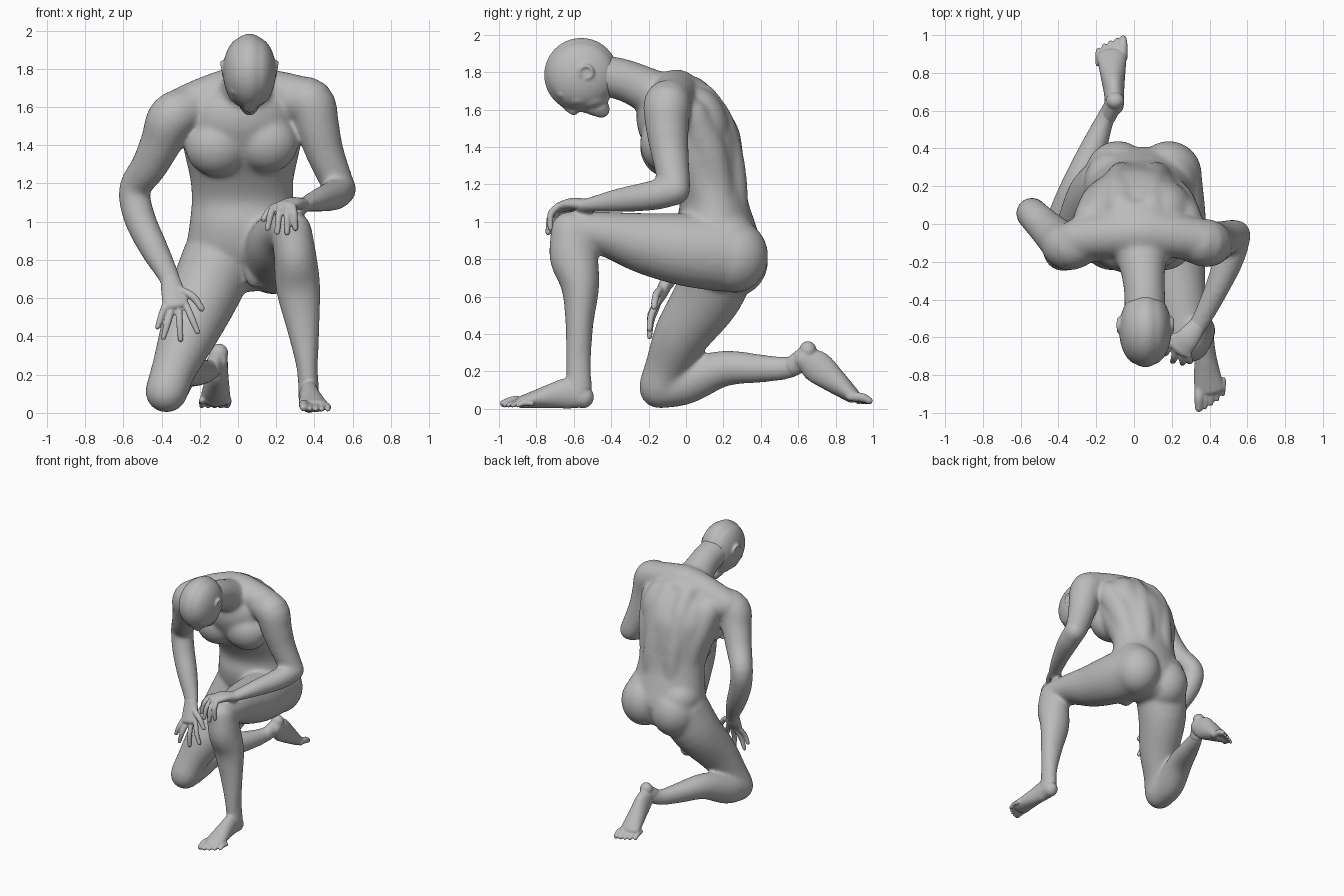
import bpy, bmesh, math
from mathutils import Vector, Matrix

cube = bpy.data.objects.get("Cube")
if cube:
    bpy.data.objects.remove(cube, do_unlink=True)

clay = bpy.data.materials.new("clay grey")
clay.use_nodes = True
GREY = (0.5, 0.5, 0.5, 1)
clay.diffuse_color = GREY
bsdf = next(n for n in clay.node_tree.nodes if n.type == 'BSDF_PRINCIPLED')
bsdf.inputs["Base Color"].default_value = GREY
bsdf.inputs["Roughness"].default_value = 0.7


def spline(rings, steps=4):
    """Catmull-Rom samples through (x, y, z, r1, r2) rings."""
    pts = [Vector(r if len(r) == 5 else (*r, r[3])) for r in rings]
    pts = [2 * pts[0] - pts[1]] + pts + [2 * pts[-1] - pts[-2]]
    out = []
    for i in range(1, len(pts) - 2):
        a, b, c, d = pts[i - 1:i + 3]
        for k in range(steps):
            t = k / steps
            out.append(0.5 * (2 * b + (c - a) * t + (2 * a - 5 * b + 4 * c - d) * t * t
                              + (3 * b - a - 3 * c + d) * t ** 3))
    return out + [pts[-2]]


def loft(bm, rings, ref=(1, 0, 0), axis=None, cap=1.0, n=24):
    """Elliptical tube with rounded ends; r1 lies along ref."""
    s = spline(rings)
    stations = []
    for i, p in enumerate(s):
        t = Vector(axis) if axis else (s[min(i + 1, len(s) - 1)].to_3d()
                                       - s[max(i - 1, 0)].to_3d()).normalized()
        stations.append((p.to_3d(), p[3], p[4], t))
    ends = []
    for sign, (c, r1, r2, t) in ((-1, stations[0]), (1, stations[-1])):
        ends.append([(c + t * sign * cap * min(r1, r2) * math.sin(a), r1 * math.cos(a),
                      r2 * math.cos(a), t) for a in (0.4, 0.8, 1.15, 1.42)])
    loops = []
    for c, r1, r2, t in ends[0][::-1] + stations + ends[1]:
        u = Vector(ref)
        u = (u - t * u.dot(t)).normalized()
        v = t.cross(u)
        loops.append([bm.verts.new(c + u * r1 * math.cos(math.tau * k / n)
                                   + v * r2 * math.sin(math.tau * k / n)) for k in range(n)])
    for a, b in zip(loops, loops[1:]):
        for k in range(n):
            bm.faces.new((a[k], a[(k + 1) % n], b[(k + 1) % n], b[k]))
    bm.faces.new(loops[0][::-1])
    bm.faces.new(loops[-1])


def ball(bm, centre, radii, tilt=0.0):
    m = Matrix.Translation(centre) @ Matrix.Rotation(tilt, 4, 'X') @ Matrix.Diagonal((*radii, 1))
    bmesh.ops.create_uvsphere(bm, u_segments=32, v_segments=20, radius=1, matrix=m)


def digit(bm, base, tip, r, bend):
    mid = (Vector(base) + Vector(tip)) / 2 + Vector(bend)
    loft(bm, [(*base, r), (*mid, r), (*tip, r * 0.8)], ref=(0.9, 0.3, 0.2), n=12)


def finish(name, bm, voxel, smooth):
    """Fuse the overlapping volumes into one smooth skin."""
    bmesh.ops.recalc_face_normals(bm, faces=bm.faces)
    mesh = bpy.data.meshes.new(name)
    bm.to_mesh(mesh)
    bm.free()
    mesh.materials.append(clay)
    ob = bpy.data.objects.new(name, mesh)
    bpy.context.collection.objects.link(ob)
    rm = ob.modifiers.new("fuse", 'REMESH')
    rm.mode, rm.voxel_size, rm.use_smooth_shade = 'VOXEL', voxel, True
    sm = ob.modifiers.new("soften", 'SMOOTH')
    sm.factor, sm.iterations = 0.5, smooth


# ---- body: torso, neck, arms and legs ----
bm = bmesh.new()
loft(bm, [(.03, .21, .72, .22, .16), (.035, .195, .85, .30, .215), (.03, .165, .98, .285, .21),
          (.025, .15, 1.1, .268, .185), (.02, .11, 1.22, .27, .205), (.015, .055, 1.36, .295, .25),
          (.01, .01, 1.5, .31, .27), (.01, -.025, 1.62, .28, .23), (.015, -.03, 1.70, .2, .16)],
     axis=(0, 0, 1), cap=0.55, n=32)
# trapezius and neck
loft(bm, [(-.30, -.08, 1.59, .11), (-.14, -.06, 1.65, .12), (.02, -.05, 1.69, .125),
          (.18, -.06, 1.675, .12), (.34, -.08, 1.65, .11)], ref=(0, 1, 0))
loft(bm, [(.06, -.48, 1.79, .11), (.055, -.34, 1.76, .11, .112), (.045, -.22, 1.71, .125, .12),
          (.03, -.08, 1.63, .18, .15)])
# chest, shoulder blades, back muscles, flanks, buttocks, groin
ball(bm, (.02, -.12, 1.53), (.22, .14, .11))
for s in (-1, 1):
    x = .02 + s * .13
    ball(bm, (x, -.105, 1.40 + s * .01), (.165, .14, .155), 0.3)
    ball(bm, (x, .085, 1.51 + s * .02), (.155, .14, .2), 0.35)
    loft(bm, [(.03 + s * .085, .245, 1.0, .09), (.025 + s * .085, .24, 1.2, .088),
              (.015 + s * .085, .215, 1.36, .09), (.01 + s * .085, .165, 1.53, .09),
              (.01 + s * .08, .085, 1.655, .085)])
    loft(bm, [(.02 + s * .24, .03, 1.56, .10), (.02 + s * .2, .11, 1.39, .105),
              (.025 + s * .165, .16, 1.19, .095), (.03 + s * .16, .17, 1.03, .10)])
    ball(bm, (.05 + s * .135, .26, .805 + s * .01), (.175, .18, .195))
    ball(bm, (.035 + s * .15, .215, .90), (.15, .17, .15))
ball(bm, (.09, .02, .735), (.055, .07, .085))

# right arm, hanging to the thigh
loft(bm, [(-.24, -.09, 1.60, .11), (-.345, -.12, 1.545, .127), (-.40, -.08, 1.42, .11),
          (-.465, -.02, 1.29, .095), (-.54, .055, 1.17, .084), (-.515, .035, 1.02, .083),
          (-.44, -.02, .86, .075), (-.365, -.08, .72, .058, .046), (-.35, -.10, .67, .054, .04)])
# left arm, folded over the knee
loft(bm, [(.27, -.08, 1.64, .11), (.375, -.10, 1.625, .128), (.415, -.1, 1.5, .115),
          (.455, -.085, 1.36, .1), (.525, -.06, 1.19, .085)], ref=(0, 1, 0))
loft(bm, [(.537, -.06, 1.17, .083), (.505, -.18, 1.14, .08), (.43, -.36, 1.115, .064),
          (.35, -.52, 1.09, .039, .052), (.32, -.56, 1.085, .035, .05)], ref=(0, 0, 1))

# left leg, foot planted forward
loft(bm, [(.17, .20, .83, .195, .205), (.205, .0, .85, .178, .195), (.22, -.22, .885, .16, .165),
          (.25, -.43, .935, .132, .12), (.275, -.60, .955, .11, .10)])
loft(bm, [(.28, -.615, .95, .107, .11), (.30, -.60, .81, .112, .13), (.315, -.565, .65, .117, .102),
          (.34, -.57, .45, .088, .075), (.362, -.575, .24, .057, .068), (.37, -.57, .1, .055, .07)])
ball(bm, (.28, -.645, .955), (.078, .08, .085))

# right leg, kneeling
loft(bm, [(-.10, .19, .80, .195), (-.18, .12, .61, .183), (-.265, -.02, .40, .15),
          (-.335, -.10, .23, .118), (-.37, -.14, .122, .112)])
loft(bm, [(-.375, -.14, .11, .11), (-.36, .0, .142, .108, .118), (-.295, .2, .215, .092, .097),
          (-.215, .4, .215, .072, .076), (-.155, .55, .22, .05, .06), (-.11, .635, .265, .045, .055)])
finish("body", bm, 0.012, 20)

# ---- head ----
bm = bmesh.new()
ball(bm, (.06, -.56, 1.785), (.125, .199, .198))
for s in (-1, 1):
    ball(bm, (.06 + s * .035, -.56, 1.785), (.104, .185, .18))
# jaw and chin
loft(bm, [(.06, -.585, 1.74, .118, .12), (.06, -.53, 1.695, .112, .105), (.06, -.48, 1.645, .09, .08),
          (.06, -.462, 1.615, .055, .05)])
loft(bm, [(.06, -.50, 1.62, .055, .05), (.06, -.45, 1.60, .042, .046)])
# brow, nose, lips, cheeks, eyes
loft(bm, [(-.01, -.66, 1.69, .032), (.06, -.68, 1.685, .036), (.13, -.66, 1.69, .032)], ref=(0, 1, 0))
loft(bm, [(.06, -.675, 1.65, .018), (.06, -.635, 1.615, .022), (.06, -.60, 1.595, .027)])
loft(bm, [(.03, -.53, 1.615, .018), (.06, -.535, 1.603, .024), (.09, -.53, 1.615, .018)], ref=(0, 1, 0))
for s in (-1, 1):
    ball(bm, (.06 + s * .017, -.588, 1.60), (.017, .017, .017))
    ball(bm, (.06 + s * .058, -.575, 1.66), (.05, .06, .04))
    ball(bm, (.06 + s * .045, -.64, 1.66), (.026, .026, .024))
    # ear: rim and lobe
    ex = .06 + s * .134
    rim = [(ex + s * .006 * (1 + math.sin(a)), -.535 + .036 * math.cos(a), 1.80 + .034 * math.sin(a), .010)
           for a in [math.radians(d) for d in range(-90, 211, 50)]]
    loft(bm, rim, ref=(1, 0, 0), n=10)
    ball(bm, (ex, -.54, 1.795), (.008, .032, .028))
finish("head", bm, 0.0075, 8)

# ---- right hand, spread on the thigh ----
bm = bmesh.new()
loft(bm, [(-.355, -.095, .70, .050, .036), (-.34, -.125, .63, .062, .034), (-.325, -.16, .565, .068, .026)])
for bx, bz, tx, tz in ((-.38, .565, -.42, .45), (-.345, .55, -.39, .395),
                       (-.31, .55, -.30, .385), (-.272, .565, -.212, .425)):
    digit(bm, (bx, -.155, bz), (tx, -.195, tz), .0185, (0, -.012, 0))
digit(bm, (-.305, -.13, .645), (-.19, -.17, .545), .021, (.012, -.01, .012))
finish("right_hand", bm, 0.006, 5)

# ---- left hand, draped over the knee ----
bm = bmesh.new()
loft(bm, [(.335, -.54, 1.09, .048, .034), (.285, -.605, 1.095, .062, .033), (.24, -.66, 1.08, .066, .028)],
     ref=(.83, -.56, 0))
for bx, by, tx, ty, tz in ((.187, -.63, .155, -.69, .965), (.222, -.655, .205, -.727, .945),
                           (.257, -.68, .257, -.737, .942), (.288, -.69, .30, -.725, .965)):
    digit(bm, (bx, by, 1.078), (tx, ty, tz), .0185, (0, -.016, .018))
digit(bm, (.235, -.59, 1.085), (.135, -.645, 1.015), .021, (-.012, 0, .015))
finish("left_hand", bm, 0.006, 5)

# ---- left foot, flat on the ground ----
bm = bmesh.new()
loft(bm, [(.37, -.545, .06, .052, .058), (.372, -.62, .082, .053, .083), (.378, -.70, .072, .058, .07),
          (.387, -.79, .054, .07, .051), (.398, -.875, .037, .08, .034)])
loft(bm, [(.368, -.575, .2, .048, .06), (.37, -.58, .09, .055, .075)])
for i, ty in enumerate((-.975, -.968, -.95, -.928, -.90)):
    x = .345 + .032 * i
    r = .026 if i == 0 else .0195 - .001 * i
    digit(bm, (x, -.865 + .01 * i, r + .012), (x - .002, ty, r + .002), r, (0, 0, .01))
finish("left_foot", bm, 0.0065, 6)

# ---- right foot, resting on its toes ----
bm = bmesh.new()
loft(bm, [(-.14, .57, .225, .045, .055), (-.108, .64, .28, .046, .056)])
ball(bm, (-.10, .652, .312), (.049, .046, .05))
loft(bm, [(-.103, .63, .27, .05, .06), (-.106, .70, .225, .054, .086), (-.112, .79, .152, .066, .068),
          (-.118, .885, .075, .08, .043)])
for i, ty in enumerate((.98, .972, .96, .944, .922)):
    x = -.058 - .033 * i
    r = .025 if i == 0 else .0195 - .001 * i
    digit(bm, (x, .88 - .008 * i, .065), (x, ty, r + .018), r, (0, .012, .006))
finish("right_foot", bm, 0.0065, 6)
